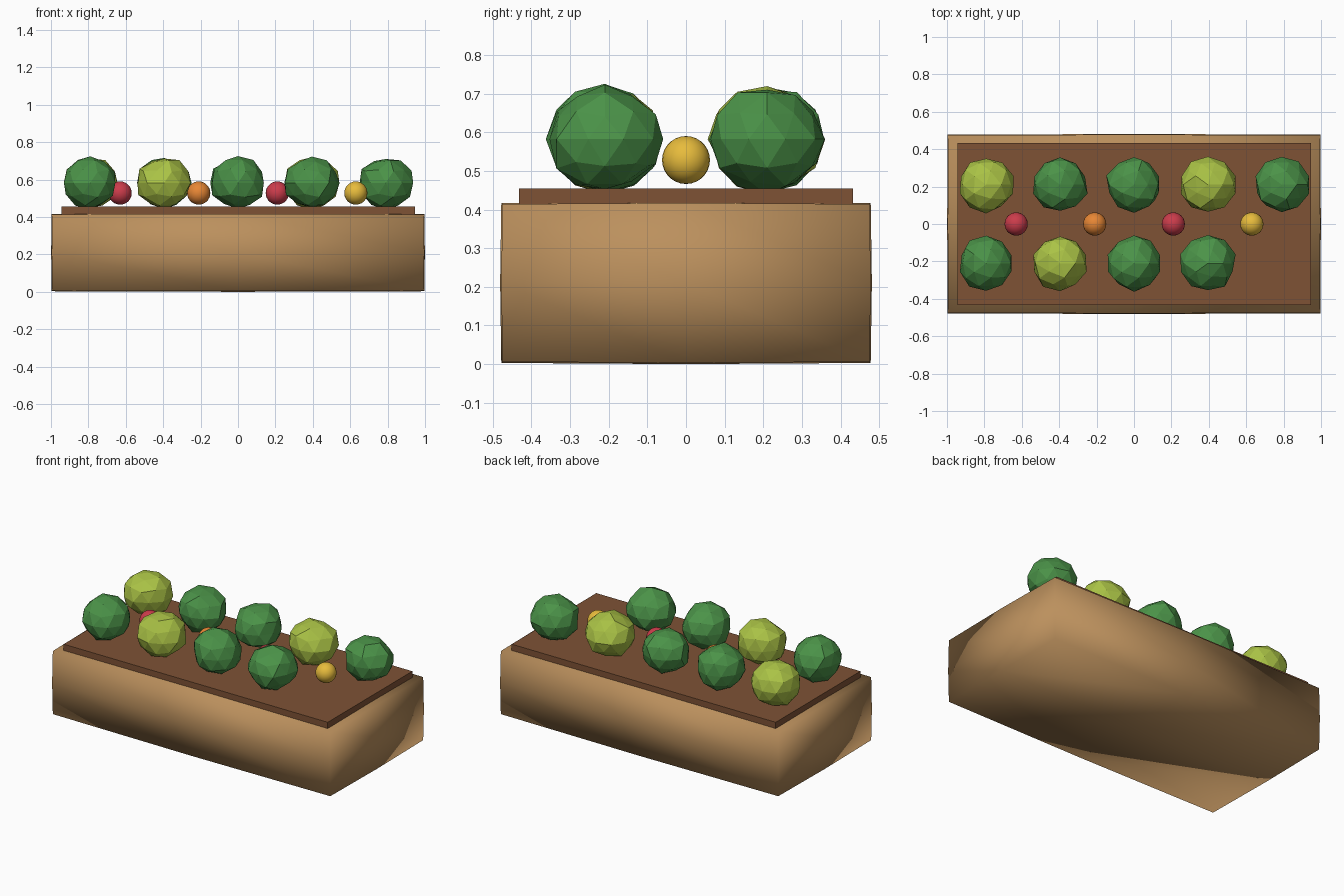
import bpy, bmesh, random
from mathutils import Vector

if "Cube" in bpy.data.objects:
    bpy.data.objects.remove(bpy.data.objects["Cube"])

random.seed(4)


def material(name, rgb):
    m = bpy.data.materials.new(name)
    m.diffuse_color = (*rgb, 1)
    m.use_nodes = True
    m.node_tree.nodes["Principled BSDF"].inputs["Base Color"].default_value = m.diffuse_color
    return m


WOOD = material("wood", (0.50, 0.28, 0.11))
SOIL = material("soil", (0.21, 0.085, 0.036))
GREEN = material("green_leaf", (0.07, 0.29, 0.065))
LIME = material("lime_leaf", (0.40, 0.54, 0.06))
RED = material("red_fruit", (0.60, 0.045, 0.07))
ORANGE = material("orange_fruit", (0.80, 0.24, 0.035))
YELLOW = material("yellow_fruit", (0.80, 0.50, 0.045))


def finish(bm, name, mat, loc, smooth=False):
    me = bpy.data.meshes.new(name)
    for f in bm.faces:
        f.smooth = smooth
    bm.to_mesh(me)
    bm.free()
    me.materials.append(mat)
    ob = bpy.data.objects.new(name, me)
    ob.location = loc
    bpy.context.collection.objects.link(ob)
    return ob


# Wooden trough: soft-shaded box whose faces bulge very slightly
bm = bmesh.new()
bmesh.ops.create_cube(bm, size=2)
bmesh.ops.subdivide_edges(bm, edges=bm.edges[:], cuts=1, use_grid_fill=True)
half = Vector((0.993, 0.475, 0.204))
for v in bm.verts:
    zeros = sum(abs(c) < 0.01 for c in v.co)
    v.co = Vector([c * (h + 0.003 * zeros) for c, h in zip(v.co, half)])
finish(bm, "planter_box", WOOD, (0, 0, 0.21), smooth=True)

# Soil slab standing just proud of the box
bm = bmesh.new()
bmesh.ops.create_cube(bm, size=1)
bmesh.ops.scale(bm, vec=(1.89, 0.865, 0.08), verts=bm.verts)
finish(bm, "soil", SOIL, (0, 0, 0.415))


# Faceted, slightly irregular leafy heads
def lettuce(name, x, y, mat):
    bm = bmesh.new()
    bmesh.ops.create_icosphere(bm, subdivisions=2, radius=1)
    for v in bm.verts:
        v.co *= random.uniform(0.92, 1.04)
        v.co = Vector((v.co.x * 0.15, v.co.y * 0.15, v.co.z * 0.139))
    finish(bm, name, mat, (x, y, 0.582))


rows = {"back": (0.21, [LIME, GREEN, GREEN, LIME, GREEN]),
        "front": (-0.21, [GREEN, LIME, GREEN, GREEN])}
for row, (y, mats) in rows.items():
    for i, mat in enumerate(mats):
        lettuce(f"{row}_lettuce_{i + 1}", -0.79 + i * 0.395, y, mat)

# Round fruit along the middle
for i, mat in enumerate([RED, ORANGE, RED, YELLOW]):
    bm = bmesh.new()
    bmesh.ops.create_uvsphere(bm, u_segments=24, v_segments=14, radius=0.062)
    finish(bm, f"fruit_{i + 1}", mat, (-0.63 + i * 0.42, 0, 0.528), smooth=True)
